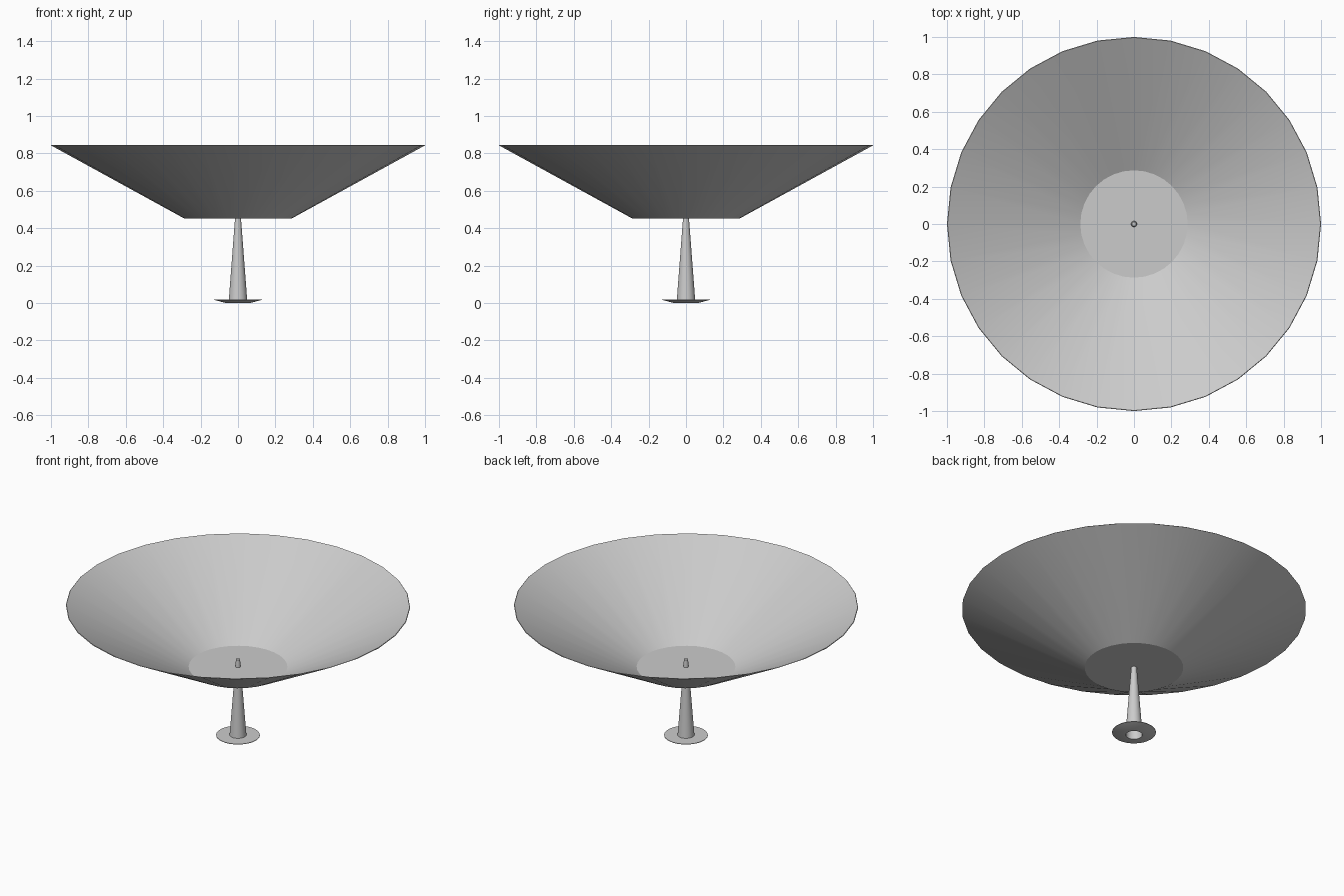
import bpy, bmesh, math

cube = bpy.data.objects.get("Cube")
if cube:
    bpy.data.objects.remove(cube)

SIDES = 32

grey = bpy.data.materials.new("light_grey")
grey.use_nodes = True
colour = (0.6, 0.6, 0.6, 1)
grey.diffuse_color = colour
grey.node_tree.nodes["Principled BSDF"].inputs["Base Color"].default_value = colour


def lathe(name, profile, sides=SIDES, closed=False):
    """Revolve a list of (radius, height) points about z."""
    bm = bmesh.new()
    rings = []
    for r, z in profile:
        if r == 0:
            rings.append([bm.verts.new((0, 0, z))] * sides)
        else:
            rings.append([bm.verts.new((r * math.cos(math.tau * i / sides),
                                        r * math.sin(math.tau * i / sides), z))
                          for i in range(sides)])
    pairs = list(zip(rings, rings[1:]))
    if closed:
        pairs.append((rings[-1], rings[0]))
    for a, b in pairs:
        for i in range(sides):
            j = (i + 1) % sides
            corners = list(dict.fromkeys((a[i], a[j], b[j], b[i])))
            bm.faces.new(corners)
    mesh = bpy.data.meshes.new(name)
    bm.to_mesh(mesh)
    bm.free()
    mesh.materials.append(grey)
    obj = bpy.data.objects.new(name, mesh)
    bpy.context.collection.objects.link(obj)
    bpy.ops.object.select_all(action='DESELECT')
    obj.select_set(True)
    bpy.context.view_layer.objects.active = obj
    bpy.ops.object.shade_smooth_by_angle(angle=math.radians(25))
    return obj


# Thin-walled flared bowl with a flat floor
lathe("bowl", [(0, 0.452), (0.287, 0.452), (1.0, 0.843),
               (0.997, 0.846), (0.287, 0.457), (0, 0.457)])

# Hollow tapering stem, open at the foot, with its tip through the floor
lathe("stem", [(0.05, 0.004), (0.012, 0.505), (0, 0.505)])

# Shallow dished foot ring around the stem
lathe("foot", [(0.048, 0.0), (0.065, 0.0), (0.127, 0.017),
               (0.127, 0.02), (0.048, 0.02)], closed=True)
